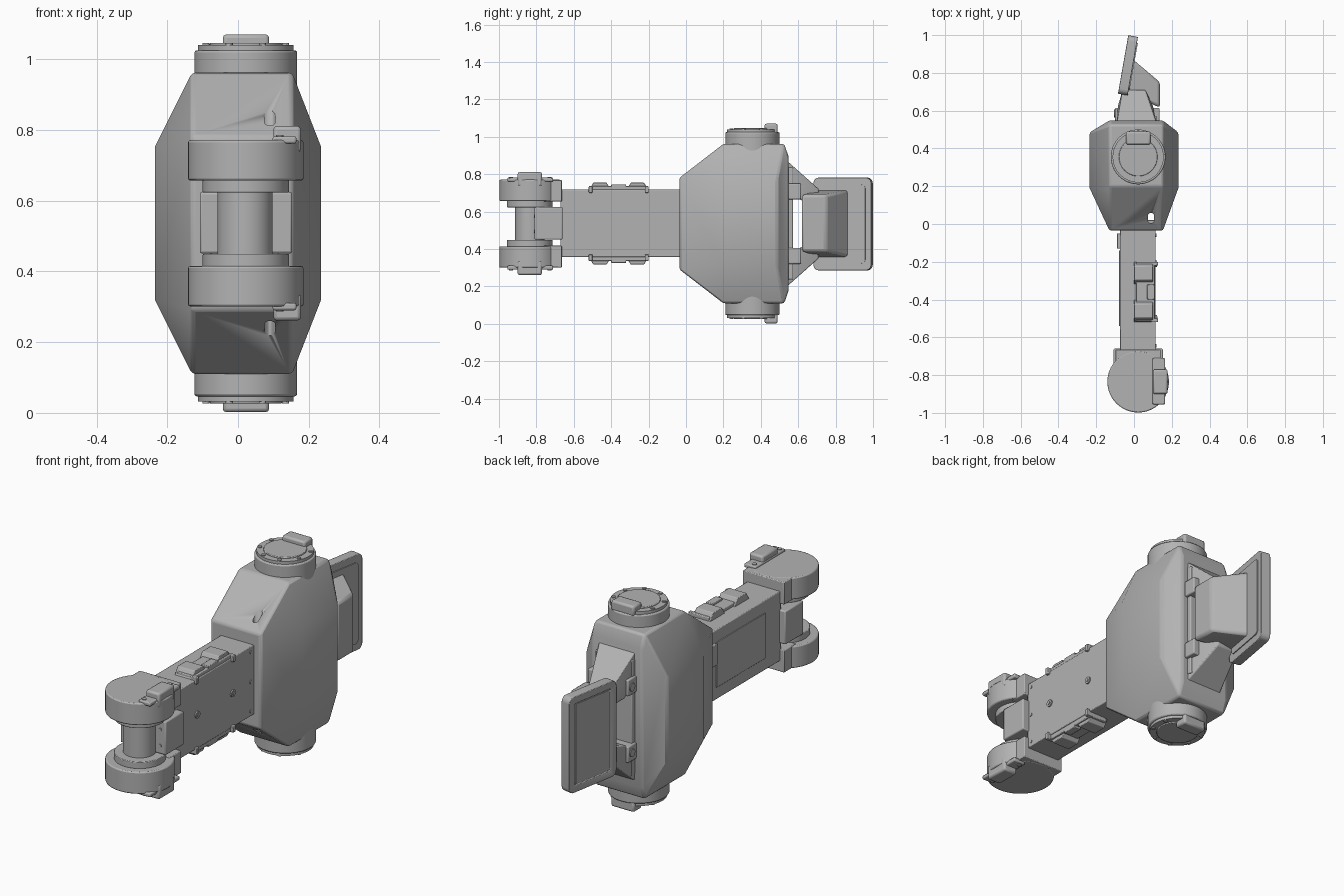
import bpy, bmesh, math
from mathutils import Vector, Matrix

cube = bpy.data.objects.get("Cube")
if cube:
    bpy.data.objects.remove(cube, do_unlink=True)

grey = bpy.data.materials.new("machine grey")
grey.use_nodes = True
grey.diffuse_color = (0.45, 0.45, 0.45, 1)
grey.node_tree.nodes["Principled BSDF"].inputs["Base Color"].default_value = (0.45, 0.45, 0.45, 1)

MID = 0.536          # height of the mirror plane


def finish(name, bm, bevel=0.0, segments=2):
    bmesh.ops.recalc_face_normals(bm, faces=bm.faces)
    mesh = bpy.data.meshes.new(name)
    bm.to_mesh(mesh)
    bm.free()
    mesh.materials.append(grey)
    ob = bpy.data.objects.new(name, mesh)
    bpy.context.collection.objects.link(ob)
    bpy.ops.object.select_all(action='DESELECT')
    ob.select_set(True)
    bpy.context.view_layer.objects.active = ob
    bpy.ops.object.shade_smooth_by_angle(angle=math.radians(30))
    if bevel:
        mod = ob.modifiers.new("rounded edges", 'BEVEL')
        mod.width, mod.segments, mod.limit_method = bevel, segments, 'ANGLE'
    return ob


def hull(name, points, bevel=0.0):
    bm = bmesh.new()
    for p in points:
        bm.verts.new(p)
    res = bmesh.ops.convex_hull(bm, input=bm.verts)
    spare = {g for g in res["geom_interior"] + res["geom_unused"] if isinstance(g, bmesh.types.BMVert)}
    bmesh.ops.delete(bm, geom=list(spare), context='VERTS')
    bmesh.ops.dissolve_limit(bm, angle_limit=0.02, verts=bm.verts, edges=bm.edges)
    return finish(name, bm, bevel)


def box(name, x, y, z, bevel=0.0):
    return hull(name, [(a, b, c) for a in x for b in y for c in z], bevel)


def disc(name, centre, radius, depth, axis='Z', bevel=0.0, sides=64):
    bm = bmesh.new()
    turn = Matrix.Rotation(math.pi / 2, 4, 'Y') if axis == 'X' else Matrix()
    bmesh.ops.create_cone(bm, cap_ends=True, segments=sides, radius1=radius, radius2=radius,
                          depth=depth, matrix=Matrix.Translation(centre) @ turn)
    return finish(name, bm, bevel)


def cut(ob, cutter):
    mod = ob.modifiers.new("cut", 'BOOLEAN')
    mod.operation, mod.object, mod.solver = 'DIFFERENCE', cutter, 'EXACT'
    cutter.hide_render = True
    cutter.hide_set(True)


def up(s, *heights):
    """Heights measured from the mirror plane, on side s."""
    return [MID + s * h for h in heights]


# Faceted main housing: outer profile swept across, with a raised plateau on each side
profile = [(-0.035, 0.245), (0.2, 0.426), (0.525, 0.426), (0.548, 0.36)]
points = []
for s in (1, -1):
    for y, h in profile:
        points += [(x, y, MID + s * h) for x in (-0.13, 0.153)]
    points += [(x, y, MID + s * 0.216) for x in (-0.235, 0.235) for y in (0.19, 0.485)]
housing = hull("main_housing", points, 0.01)

# Oval slot through the sloping front of the housing
slot = []
for i in range(16):
    a = math.tau * i / 16
    y = 0.032 + 0.016 * math.sin(a) + math.copysign(0.011, math.sin(a))
    slot += [(0.09 + 0.016 * math.cos(a), y, z) for z in (0.05, 1.02)]
cut(housing, hull("slot_cutter", slot))

# Forearm
box("forearm", (-0.075, 0.115), (-0.672, 0.02), (0.358, 0.718), 0.004)
box("forearm_side_panel", (-0.079, -0.07), (-0.54, -0.14), (0.42, 0.655), 0.002)
box("forearm_side_plate", (-0.09, -0.07), (-0.13, -0.05), (0.545, 0.655), 0.003)
for y in (-0.5, -0.21):
    disc("forearm_boss", (0.116, y, MID), 0.018, 0.012, 'X', sides=24)
    disc("forearm_boss_screw", (0.119, y, MID), 0.009, 0.012, 'X', sides=6)
for y in (-0.645, -0.06):
    for z in (0.385, MID, 0.69):
        disc("forearm_screw", (0.115, y, z), 0.009, 0.007, 'X', sides=16)
box("wrist_bracket", (-0.108, 0.153), (-0.81, -0.66), up(1, -0.085, 0.088), 0.006)
for x in (-0.077, 0.122):
    for s in (1, -1):
        bracket_screw = disc("bracket_screw", (0, 0, 0), 0.008, 0.008, 'X', sides=16)
        bracket_screw.rotation_euler.z = math.pi / 2
        bracket_screw.location = (x, -0.81, MID + s * 0.042)

# Wrist hub between the two drums
disc("wrist_hub", (0.02, -0.835, MID), 0.078, 0.3)

SX, SY = 0.022, 0.355      # shoulder axis
WX, WY = 0.022, -0.835     # wrist axis
for s, side in ((1, "upper"), (-1, "lower")):
    # Wrist drum with its collar, mount and end cap
    disc(side + "_wrist_drum", (WX, WY, MID + s * 0.178), 0.163, 0.114, bevel=0.006)
    disc(side + "_wrist_collar", (WX, WY, MID + s * 0.105), 0.122, 0.036, bevel=0.003)
    box(side + "_wrist_mount", (-0.098, 0.14), (-0.76, -0.664), up(s, 0.118, 0.234), 0.004)
    box(side + "_wrist_cap_base", (0.098, 0.165), (-0.955, -0.71), up(s, 0.225, 0.246), 0.006)
    box(side + "_wrist_cap", (0.1, 0.178), (-0.9, -0.77), up(s, 0.2, 0.275), 0.01)
    for y in (-0.935, -0.73):
        disc(side + "_wrist_screw", (0.118, y, MID + s * 0.246), 0.011, 0.008, sides=16)

    # Rail on the forearm, with end stops and a raised centre catch
    box(side + "_rail", (0.01, 0.11), (-0.515, -0.2), up(s, 0.17, 0.2), 0.004)
    for y in ((-0.52, -0.4), (-0.32, -0.2)):
        hull(side + "_rail_stop", [(x, b, z) for x in (0.0, 0.1)
             for b, z in zip((y[0], y[1], y[0] + 0.025, y[1] - 0.025), up(s, 0.18, 0.18, 0.219, 0.219))], 0.003)
    for y in (-0.52, -0.22):
        box(side + "_rail_lug", (0.09, 0.128), (y, y + 0.02), up(s, 0.165, 0.2), 0.003)
    box(side + "_rail_catch", (0.07, 0.11), (-0.4, -0.32), up(s, 0.18, 0.21), 0.003)

    # Shoulder joint
    disc(side + "_shoulder", (SX, SY, MID + s * 0.43), 0.145, 0.118, bevel=0.006)
    disc(side + "_shoulder_flange", (SX, SY, MID + s * 0.495), 0.135, 0.018)
    disc(side + "_shoulder_lid", (SX, SY, MID + s * 0.495), 0.102, 0.03, bevel=0.003)
    box(side + "_shoulder_cap", (-0.043, 0.088), (0.42, 0.49), up(s, 0.48, 0.534), 0.01)
    for i in range(8):
        a = math.tau * (i + 0.5) / 8
        disc(side + "_shoulder_screw", (SX + 0.122 * math.cos(a), SY + 0.122 * math.sin(a),
             MID + s * 0.502), 0.01, 0.014, sides=16)

    # Sloping arm from the housing to the display
    arm = [(x, 0.53, z) for x in (-0.09, 0.12) for z in up(s, 0.18, 0.345)]
    arm += [(x, 0.625, z) for x in (-0.085, 0.1) for z in up(s, 0.12, 0.2)]
    arm += [(x, 0.71, z) for x in (-0.06, 0.06) for z in up(s, 0.1, 0.185)]
    hull(side + "_display_arm", arm, 0.006)
    disc(side + "_arm_boss", (-0.09, 0.585, MID + s * 0.17), 0.02, 0.03, 'X', sides=24)
    box(side + "_arm_lug", (-0.1, 0.135), (0.545, 0.615), up(s, 0.13, 0.215), 0.006)

# Back plate on the housing
box("back_plate", (-0.09, 0.12), (0.53, 0.572), up(1, -0.3, 0.3), 0.005)

# Tapered shroud behind the display
shroud = [(0.138, y, z) for y in (0.615, 0.75) for z in up(1, -0.15, 0.155)]
shroud += [(-0.04, 0.7, z) for z in up(1, -0.18, 0.18)]
shroud += [(-0.01, 0.875, z) for z in up(1, -0.18, 0.18)]
hull("display_shroud", shroud, 0.015)

# Tilted display: rounded slab with a recessed screen
tilt = Matrix.Translation((-0.032, 0.84, MID - 0.002)) @ Matrix.Rotation(math.radians(-10), 4, 'Z')


def slab(name, x, half_y, half_z, radius):
    pts = []
    for sy in (1, -1):
        for sz in (1, -1):
            for i in range(7):
                a = math.pi / 12 * i
                y = sy * (half_y - radius + radius * math.cos(a))
                z = sz * (half_z - radius + radius * math.sin(a))
                pts += [tilt @ Vector((b, y, z)) for b in x]
    return hull(name, pts)


display = slab("display", (-0.026, 0.026), 0.157, 0.248, 0.03)
cut(display, slab("screen_cutter", (-0.05, -0.021), 0.118, 0.212, 0.008))
bevel = display.modifiers.new("rounded edges", 'BEVEL')
bevel.width, bevel.segments, bevel.limit_method = 0.006, 2, 'ANGLE'
slab("screen", (-0.025, -0.01), 0.113, 0.207, 0.008)
slab("display_back_rib", (0.02, 0.031), 0.125, 0.21, 0.02)
